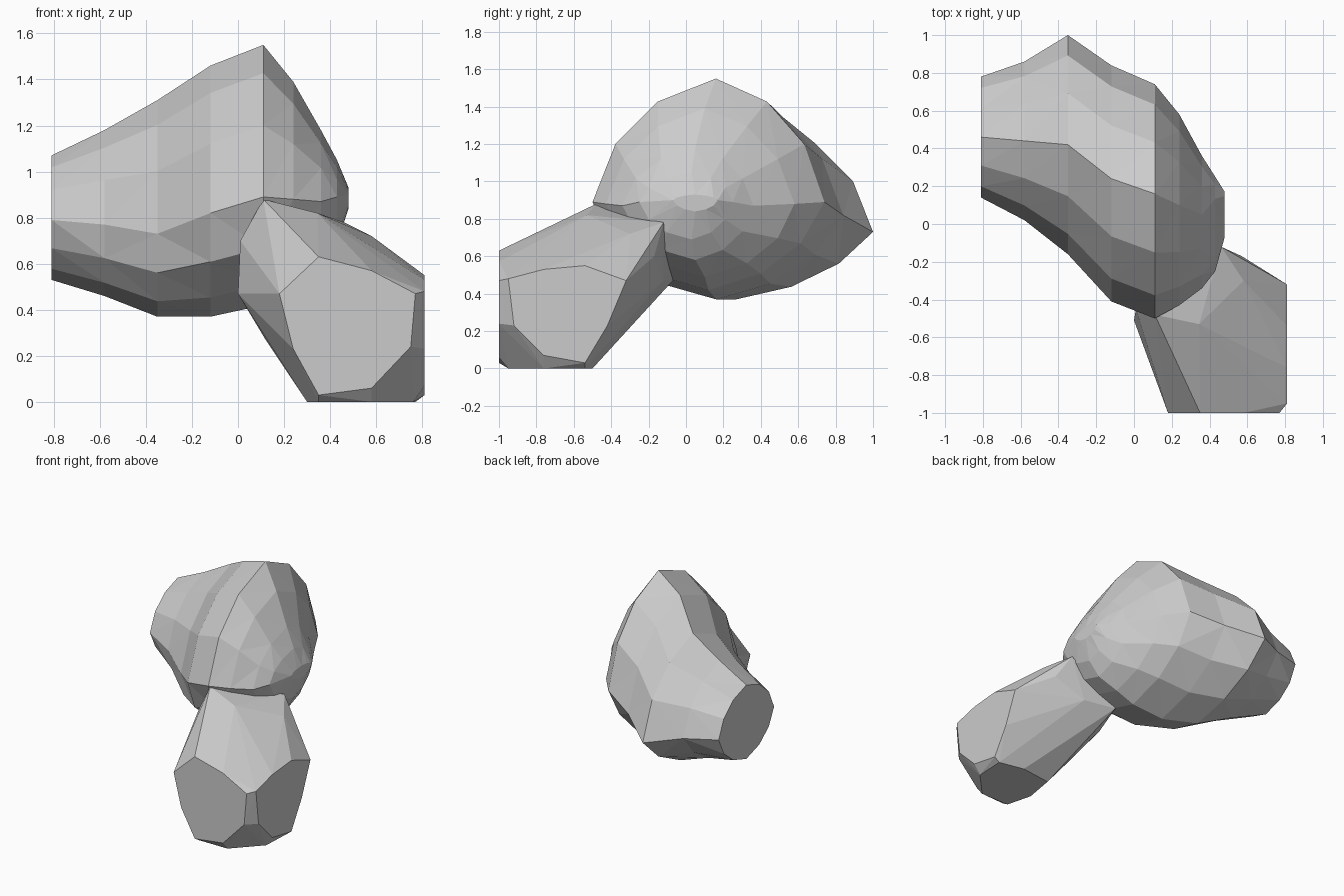
import bpy, bmesh, math

if "Cube" in bpy.data.objects:
    bpy.data.objects.remove(bpy.data.objects["Cube"])


def finish(bm, name):
    bmesh.ops.recalc_face_normals(bm, faces=bm.faces)
    mesh = bpy.data.meshes.new(name)
    bm.to_mesh(mesh)
    bm.free()
    obj = bpy.data.objects.new(name, mesh)
    bpy.context.collection.objects.link(obj)
    return obj


def egg_ring(bm, x, y, z, front, back, up, down, lean=0.0, sides=12):
    """Faceted section with its own radius in each direction; the belly leans forward."""
    ring = []
    for i in range(sides):
        a = 2 * math.pi * i / sides
        c, s = math.cos(a), math.sin(a)
        k = 1.0 if i % 3 == 0 else 0.94      # slightly pointed at the four extremes
        ring.append(bm.verts.new((x, y + k * c * (back if c > 0 else front) + lean * min(s, 0),
                                  z + k * s * (up if s > 0 else down))))
    return ring


# Bulky body: x, centre y, centre z, then front / back / up / down radii, lean
sections = [
    (-0.81, 0.46, 0.79, 0.32, 0.32, 0.28, 0.26, 0.00),
    (-0.58, 0.44, 0.77, 0.42, 0.42, 0.41, 0.31, 0.08),
    (-0.35, 0.42, 0.73, 0.58, 0.58, 0.58, 0.36, 0.15),
    (-0.12, 0.24, 0.82, 0.65, 0.60, 0.64, 0.45, 0.08),
    (0.11, 0.16, 0.89, 0.66, 0.58, 0.66, 0.47, 0.04),
    (0.24, 0.10, 0.88, 0.53, 0.48, 0.51, 0.39, 0.00),
    (0.36, 0.05, 0.87, 0.39, 0.31, 0.31, 0.29, 0.00),
    (0.43, 0.03, 0.89, 0.28, 0.22, 0.16, 0.20, 0.00),
    (0.48, 0.05, 0.90, 0.12, 0.12, 0.03, 0.06, 0.00),
]
bm = bmesh.new()
rings = [egg_ring(bm, *s) for s in sections]
for a, b in zip(rings, rings[1:]):
    for i in range(len(a)):
        j = (i + 1) % len(a)
        bm.faces.new((a[i], a[j], b[j], b[i]))
bmesh.ops.triangulate(bm, faces=bm.faces[:])
bm.faces.new(rings[0])
bm.faces.new(rings[-1])
body = finish(bm, "body")

# Stubby limb: three flat cut ends plus a narrower neck inside the body
front_cut = [(0.18, 0.47), (0.35, 0.63), (0.58, 0.57), (0.77, 0.47),
             (0.75, 0.24), (0.58, 0.06), (0.35, 0.03), (0.24, 0.23)]
side_cut = [(-0.95, 0.48), (-0.76, 0.53), (-0.54, 0.55), (-0.32, 0.47),
            (-0.42, 0.23), (-0.54, 0.03), (-0.76, 0.07), (-0.92, 0.23)]
base_cut = [(0.30, -0.76), (0.35, -0.95), (0.58, -0.95), (0.76, -0.76),
            (0.77, -0.54), (0.58, -0.50), (0.34, -0.53)]
neck = [(0.11, -0.48, 0.88), (0.00, -0.51, 0.47), (0.06, -0.30, 0.41),
        (0.11, -0.07, 0.47), (0.35, -0.12, 0.47), (0.46, -0.12, 0.78),
        (0.11, -0.76, 0.45), (0.23, -0.72, 0.14), (0.12, -0.52, 0.27),
        (0.35, -0.30, 0.25), (0.57, -0.17, 0.60), (0.345, -0.53, 0.82),
        (0.58, -0.30, 0.72), (0.01, -0.45, 0.70)]
points = ([(x, -1.0, z) for x, z in front_cut] +
          [(0.81, y, z) for y, z in side_cut] +
          [(x, y, 0.0) for x, y in base_cut] + neck)
bm = bmesh.new()
for p in points:
    bm.verts.new(p)
bmesh.ops.convex_hull(bm, input=bm.verts[:])
loose = [v for v in bm.verts if not v.link_faces]
bmesh.ops.delete(bm, geom=loose, context='VERTS')
limb = finish(bm, "limb")

# Fuse the limb into the body
union = body.modifiers.new("join_limb", 'BOOLEAN')
union.operation = 'UNION'
union.solver = 'EXACT'
union.object = limb
bpy.context.view_layer.objects.active = body
body.select_set(True)
bpy.ops.object.modifier_apply(modifier=union.name)
bpy.data.objects.remove(limb, do_unlink=True)
